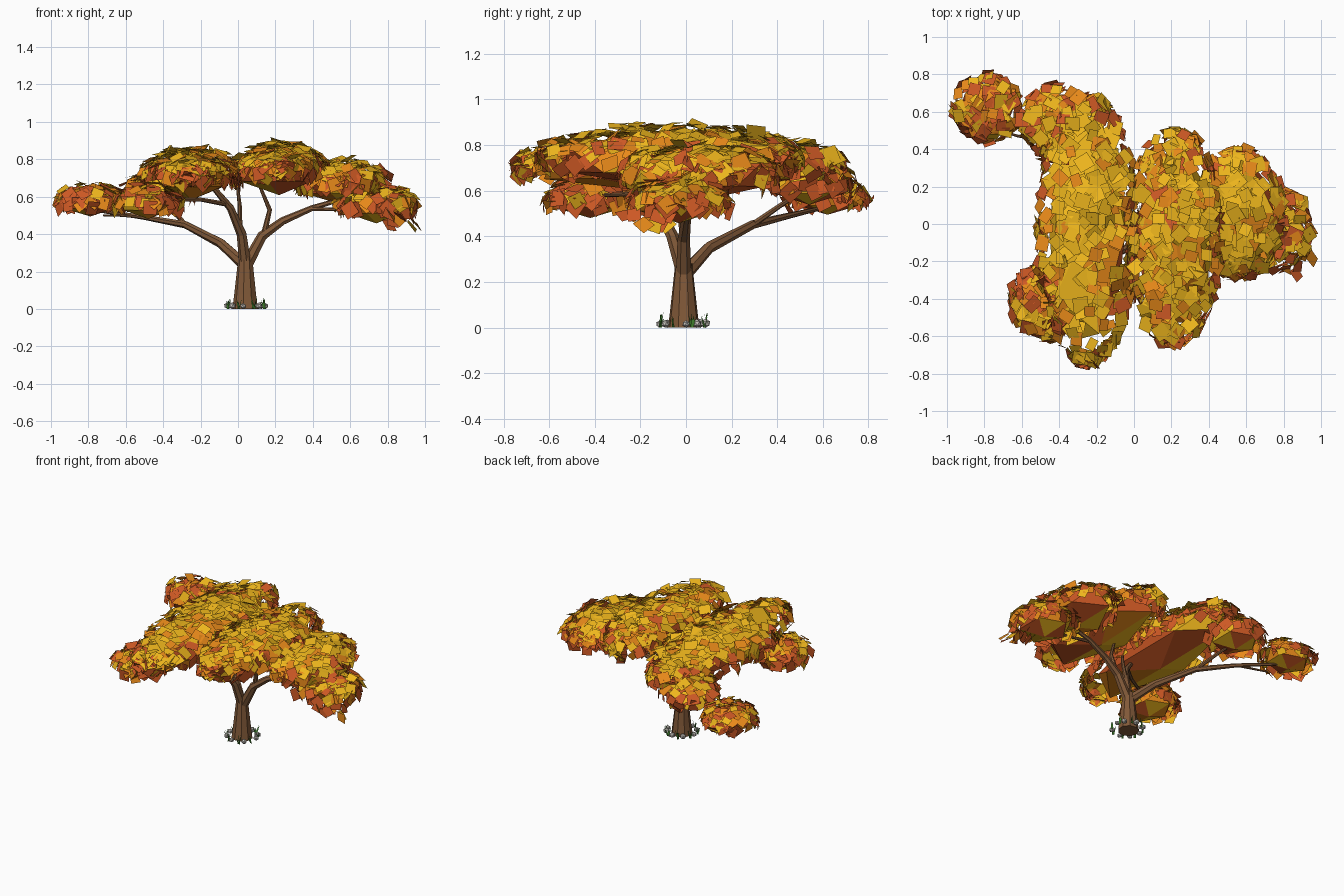
import bpy, bmesh, math, random
from mathutils import Vector, Matrix

if "Cube" in bpy.data.objects:
    bpy.data.objects.remove(bpy.data.objects["Cube"])

rnd = random.Random(7)


def mat(name, rgb):
    m = bpy.data.materials.new(name)
    m.diffuse_color = (*rgb, 1)
    m.use_nodes = True
    m.node_tree.nodes["Principled BSDF"].inputs["Base Color"].default_value = m.diffuse_color
    return m


YELLOW = mat("leaf_yellow", (0.86, 0.47, 0.012))
GOLD = mat("leaf_gold", (0.80, 0.25, 0.01))
ORANGE = mat("leaf_orange", (0.62, 0.10, 0.018))
BARK = mat("bark", (0.22, 0.10, 0.04))
GREEN = mat("grass", (0.06, 0.26, 0.03))
STONE = mat("stone", (0.55, 0.52, 0.48))
LEAFS = [YELLOW, GOLD, ORANGE]


def finish(name, bm, mats):
    me = bpy.data.meshes.new(name)
    bm.to_mesh(me)
    bm.free()
    for m in mats:
        me.materials.append(m)
    ob = bpy.data.objects.new(name, me)
    bpy.context.collection.objects.link(ob)
    return ob


def autumn(up):
    """Material index: yellow on top, orange towards the rim."""
    r = rnd.random() * 0.75 + (1 - up) * 0.55
    return 0 if r < 0.65 else 1 if r < 0.85 else 2


def tube(bm, pts, radii, sides):
    pts = [Vector(p) for p in pts]
    rings = []
    for i, p in enumerate(pts):
        d = (pts[min(i + 1, len(pts) - 1)] - pts[max(i - 1, 0)]).normalized()
        ref = Vector((0, 1, 0)) if abs(d.y) < 0.8 else Vector((1, 0, 0))
        u = d.cross(ref).normalized()
        v = d.cross(u)
        rings.append([bm.verts.new(p + radii[i] * (u * math.cos(a) + v * math.sin(a)))
                      for a in (2 * math.pi * k / sides for k in range(sides))])
    for a, b in zip(rings, rings[1:]):
        for k in range(sides):
            n = (k + 1) % sides
            bm.faces.new((a[k], a[n], b[n], b[k]))
    bm.faces.new(rings[0][::-1])
    bm.faces.new(rings[-1])
    bmesh.ops.recalc_face_normals(bm, faces=bm.faces[:])


# Trunk
bm = bmesh.new()
tube(bm, [(0.04, -0.01, 0.0), (0.04, -0.01, 0.08), (0.04, -0.01, 0.17), (0.04, -0.01, 0.28)],
     [0.07, 0.06, 0.05, 0.038], 9)
finish("trunk", bm, [BARK])

# Main limbs and twigs: path, start radius, end radius
LIMBS = {
    "back_left_limb": ([(0.03, 0, 0.24), (-0.09, 0.10, 0.35), (-0.28, 0.29, 0.45),
                        (-0.5, 0.45, 0.49), (-0.78, 0.62, 0.53)], 0.032, 0.008),
    "back_left_twig": ([(-0.5, 0.45, 0.49), (-0.62, 0.47, 0.5), (-0.72, 0.5, 0.5)], 0.01, 0.005),
    "back_twig": ([(-0.28, 0.29, 0.45), (-0.36, 0.42, 0.54), (-0.42, 0.52, 0.6)], 0.014, 0.008),
    "centre_limb": ([(0.04, -0.01, 0.24), (0.02, -0.06, 0.40), (-0.04, -0.13, 0.54),
                     (-0.14, -0.19, 0.66)], 0.034, 0.014),
    "centre_twig": ([(0.01, -0.07, 0.42), (0.01, -0.1, 0.55), (-0.01, -0.14, 0.72)], 0.016, 0.007),
    "front_left_twig": ([(-0.06, -0.14, 0.56), (-0.2, -0.26, 0.585), (-0.42, -0.38, 0.58)], 0.014, 0.008),
    "right_limb": ([(0.05, -0.01, 0.24), (0.13, -0.01, 0.39), (0.24, 0.0, 0.47),
                    (0.40, 0.02, 0.54), (0.6, 0.02, 0.6)], 0.034, 0.01),
    "right_upper_twig": ([(0.14, -0.01, 0.40), (0.17, -0.03, 0.53), (0.12, -0.06, 0.65)], 0.017, 0.009),
    "right_lower_twig": ([(0.38, 0.015, 0.535), (0.55, -0.02, 0.53), (0.72, -0.05, 0.54)], 0.012, 0.006),
}
for name, (pts, r0, r1) in LIMBS.items():
    bm = bmesh.new()
    n = len(pts) - 1
    tube(bm, pts, [r0 + (r1 - r0) * i / n for i in range(n + 1)], 7)
    finish(name, bm, [BARK])

# Canopy masses: centre, half sizes, leaf count, share of yellow
MASSES = {
    "left_crown": ((-0.25, -0.03, 0.71), (0.23, 0.66, 0.125), 420, 1.0),
    "right_crown": ((0.22, -0.07, 0.74), (0.22, 0.52, 0.125), 340, 1.0),
    "right_shoulder": ((0.56, 0.06, 0.67), (0.21, 0.31, 0.11), 220, 0.9),
    "right_skirt": ((0.74, -0.03, 0.55), (0.18, 0.19, 0.085), 130, 0.45),
    "back_shoulder": ((-0.41, 0.54, 0.63), (0.16, 0.17, 0.09), 100, 0.6),
    "back_left_tip": ((-0.79, 0.62, 0.57), (0.155, 0.145, 0.075), 110, 0.3),
    "front_left_tip": ((-0.48, -0.42, 0.565), (0.15, 0.17, 0.08), 110, 0.5),
}


def leaf(bm, pos, normal, size, up):
    """Folded four-sided leaf card lying roughly along the canopy."""
    q = normal.to_track_quat('Z', 'Y').to_matrix()
    q = q @ Matrix.Rotation(rnd.uniform(0, 6.28), 3, 'Z') @ Matrix.Rotation(rnd.gauss(0, 0.2), 3, 'X')
    s, t = size / 2, size / 2 * rnd.uniform(0.75, 1.05)
    fold = size * 0.05
    vs = [bm.verts.new(pos + q @ Vector(c)) for c in
          ((-s, -t, -fold), (s, -t, 0), (s, t, -fold), (-s, t, 0))]
    f = bm.faces.new(vs)
    f.material_index = autumn(up)


for name, (c, h, count, warm) in MASSES.items():
    c = Vector(c)
    # coarse faceted body
    bm = bmesh.new()
    bmesh.ops.create_icosphere(bm, subdivisions=1, radius=1.06)
    for v in bm.verts:
        k = rnd.uniform(0.93, 1.03)
        v.co = c + Vector((v.co.x * h[0] * k, v.co.y * h[1] * k, v.co.z * h[2] * k))
    bm.normal_update()
    for f in bm.faces:
        f.material_index = autumn(0.25 + 0.5 * warm * max(0, f.normal.z))
    finish(name + "_body", bm, LEAFS)

    # leaves over the top and rim, a little wider than the body
    bm = bmesh.new()
    e = Vector((h[0] * 1.07, h[1] * 1.07, h[2]))
    for _ in range(count):
        a = rnd.uniform(0, 2 * math.pi)
        z = rnd.uniform(-0.3, 1)
        r = math.sqrt(1 - z * z)
        d = Vector((r * math.cos(a), r * math.sin(a), z))
        nrm = Vector((d.x / e.x, d.y / e.y, d.z / e.z)).normalized()
        pos = c + Vector((d.x * e.x, d.y * e.y, d.z * e.z)) + nrm * rnd.uniform(-0.005, 0.035)
        pos.x = max(-0.965, min(0.965, pos.x))
        nrm = (nrm + Vector((0, 0, 0.25)) + Vector([rnd.gauss(0, 0.2) for _ in range(3)])).normalized()
        leaf(bm, pos, nrm, rnd.uniform(0.055, 0.085), warm * max(0, z) ** 0.6)
    # drooping leaves at the far right
    if name == "right_skirt":
        for _ in range(14):
            leaf(bm, Vector((rnd.uniform(0.8, 0.975), rnd.uniform(-0.28, -0.08), rnd.uniform(0.43, 0.52))),
                 Vector((0.6, rnd.uniform(-1, 0.3), 0.5)).normalized(), 0.07, 0.1)
    finish(name + "_leaves", bm, LEAFS)

# Stones and grass round the foot of the trunk
bm = bmesh.new()
for i in range(8):
    a = i * math.pi / 4 + rnd.uniform(-0.2, 0.2)
    s = rnd.uniform(0.018, 0.028)
    m = (Matrix.Translation((0.045 + 0.1 * math.cos(a), -0.015 + 0.1 * math.sin(a), s * 0.7))
         @ Matrix.Rotation(a, 4, 'Z') @ Matrix.Diagonal((0.9, 0.8, 0.75, 1)))
    bmesh.ops.create_icosphere(bm, subdivisions=1, radius=s, matrix=m)
finish("stones", bm, [STONE])

bm = bmesh.new()
for i in range(8):
    a = (i + 0.5) * math.pi / 4
    for k in range(4):
        b = Vector((0.045 + 0.105 * math.cos(a), -0.015 + 0.105 * math.sin(a), 0))
        t = rnd.uniform(0, 6.28)
        w = Vector((math.cos(t), math.sin(t), 0)) * 0.008
        tip = b + Vector((rnd.uniform(-0.02, 0.02), rnd.uniform(-0.02, 0.02), rnd.uniform(0.04, 0.07)))
        bm.faces.new([bm.verts.new(p) for p in (b - w, b + w, tip)])
finish("grass", bm, [GREEN])
